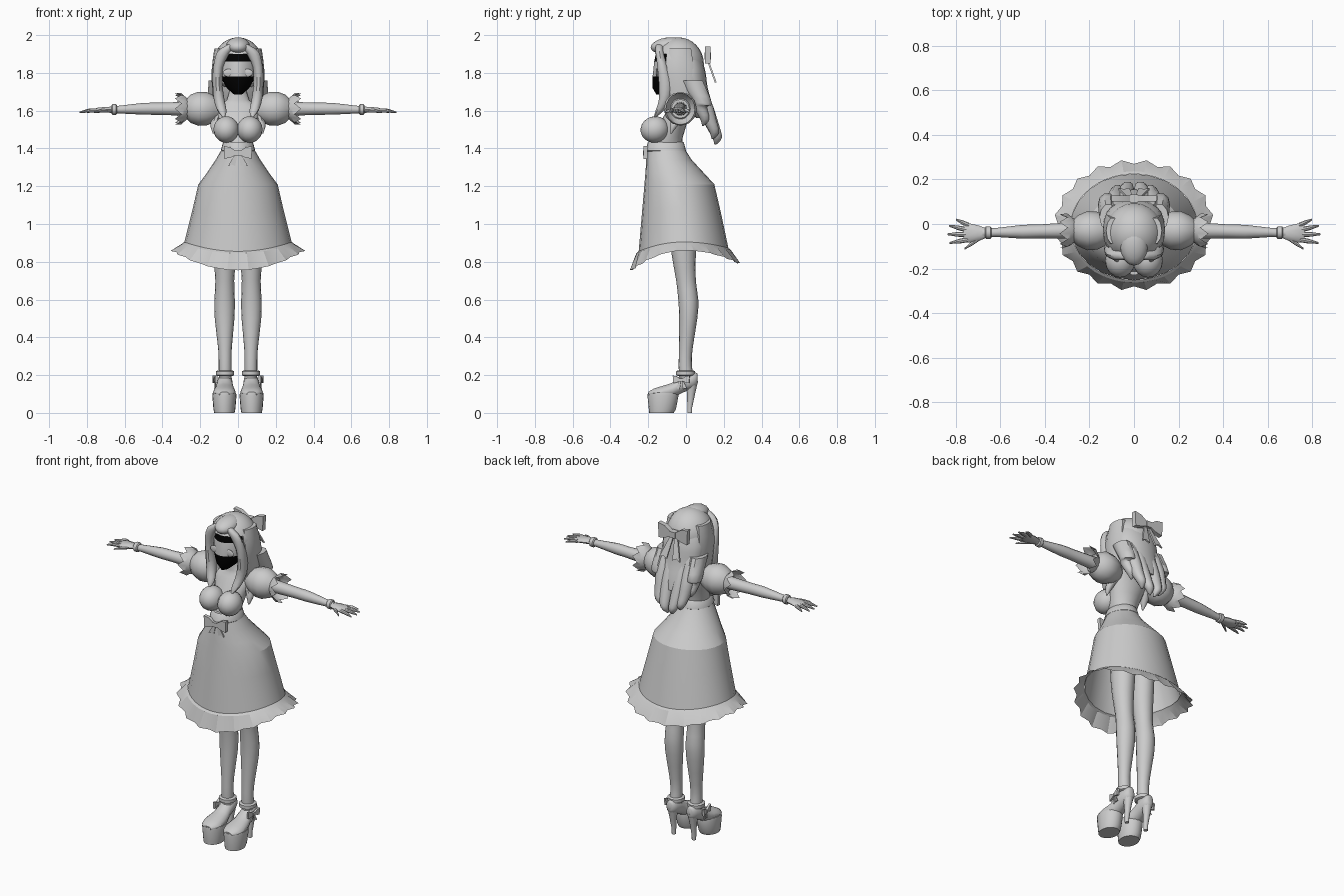
import bpy, bmesh, math
from mathutils import Vector, Matrix

if "Cube" in bpy.data.objects:
    bpy.data.objects.remove(bpy.data.objects["Cube"])


def material(name, value):
    m = bpy.data.materials.new(name)
    m.use_nodes = True
    colour = (value, value, value, 1)
    m.diffuse_color = colour
    m.node_tree.nodes["Principled BSDF"].inputs["Base Color"].default_value = colour
    return m


GREY, BLACK = material("plain grey", 0.6), material("black", 0.0)


def finish(name, bm, mirror=False, angle=40):
    bmesh.ops.recalc_face_normals(bm, faces=bm.faces)
    mesh = bpy.data.meshes.new(name)
    bm.to_mesh(mesh)
    bm.free()
    ob = bpy.data.objects.new(name, mesh)
    bpy.context.collection.objects.link(ob)
    mesh.materials.append(GREY)
    bpy.ops.object.select_all(action='DESELECT')
    ob.select_set(True)
    bpy.context.view_layer.objects.active = ob
    bpy.ops.object.shade_smooth_by_angle(angle=math.radians(angle))
    if mirror:
        ob.modifiers.new("Mirror", 'MIRROR').use_mirror_merge = False
    return ob


def resample(rows, steps):
    # Catmull-Rom through the sections
    out = []
    for i in range(len(rows) - 1):
        p0, p1, p2 = rows[max(i - 1, 0)], rows[i], rows[i + 1]
        p3 = rows[min(i + 2, len(rows) - 1)]
        for s in range(steps):
            t = s / steps
            out.append([b + 0.5 * t * (c - a + t * (2*a - 5*b + 4*c - d + t * (3*(b - c) + d - a)))
                        for a, b, c, d in zip(p0, p1, p2, p3)])
    return out + [rows[-1]]


def loft(name, rows, axis='Z', n=12, steps=1, caps=True, mirror=False, shape=None, angle=40):
    # rows: centre x, y, z and the two radii across the axis
    bm = bmesh.new()
    rows = resample(rows, steps) if steps > 1 else rows
    rings = []
    for r, (x, y, z, a, b) in enumerate(rows):
        ring = []
        for k in range(n):
            t = 2 * math.pi * k / n
            c, s = a * math.cos(t), b * math.sin(t)
            p = Vector((x, y, z)) + Vector({'X': (0, c, s), 'Y': (c, 0, s), 'Z': (c, s, 0)}[axis])
            ring.append(bm.verts.new(shape(p, r, k, t) if shape else p))
        rings.append(ring)
    for lo, hi in zip(rings, rings[1:]):
        for k in range(n):
            bm.faces.new((lo[k], lo[(k + 1) % n], hi[(k + 1) % n], hi[k]))
    if caps:
        bm.faces.new(rings[0])
        bm.faces.new(rings[-1])
    return finish(name, bm, mirror, angle)


def ball(name, centre, size, mirror=False, tilt=0, n=16):
    bm = bmesh.new()
    bmesh.ops.create_uvsphere(bm, u_segments=n, v_segments=n // 2 + 2, radius=1)
    bm.transform(Matrix.Translation(centre) @ Matrix.Rotation(tilt, 4, 'X') @ Matrix.Diagonal((*size, 1)))
    return finish(name, bm, mirror)


def bow(name, centre, size, turn=0, tail=1.2, tail_out=0, mirror=False):
    # two pinched loops, a knot and two hanging tails, facing -y before turning
    bm = bmesh.new()
    for side in (-1, 1):
        loop = [(0.1, 0.12), (0.55, 0.42), (1, 0.5), (0.95, -0.4), (0.5, -0.3), (0.1, -0.12)]
        tails = [(0.02, 0), (0.2, -0.05), (0.7, -tail), (0.45, -tail * 0.9), (0.2, -tail)]
        for outline, depth in ((loop, 0.14), (tails, 0.05)):
            layers = []
            for d in (-depth, depth):
                layers.append([bm.verts.new((side * x, d + (0.08 + tail_out * max(0, -z) / tail
                               if outline is tails else 0), z)) for x, z in outline])
                bm.faces.new(layers[-1])
            for k in range(len(outline)):
                j = (k + 1) % len(outline)
                bm.faces.new((layers[0][k], layers[0][j], layers[1][j], layers[1][k]))
    bmesh.ops.create_cube(bm, size=0.36)
    bm.transform(Matrix.Translation(centre) @ Matrix.Rotation(turn, 4, 'Z') @ Matrix.Scale(size, 4))
    return finish(name, bm, mirror, 30)


# Head, with the face coloured by height
def face_shape(p, r, k, t):
    return p + Vector((0, -0.012 * max(0, -math.sin(t)) ** 6, 0))


head = loft("head", [(0, -.12, 1.685, .02, .025), (0, -.105, 1.72, .06, .06), (0, -.08, 1.78, .093, .085),
                     (0, -.07, 1.82, .097, .09), (0, -.065, 1.86, .097, .092), (0, -.06, 1.91, .085, .085),
                     (0, -.05, 1.95, .05, .05)], n=24, shape=face_shape)
head.data.materials.append(BLACK)
for f in head.data.polygons:
    z = f.center.z
    if f.center.y < -.095 and (z < 1.78 or 1.86 < z < 1.92):
        f.material_index = 1
ball("eye", (.045, -.155, 1.80), (.034, .006, .022), True)

# Hair cap, cut open over the face
bm = bmesh.new()
bmesh.ops.create_uvsphere(bm, u_segments=24, v_segments=16, radius=1)
bm.transform(Matrix.Translation((0, -.04, 1.845)) @ Matrix.Diagonal((.133, .135, .143, 1)))
bmesh.ops.delete(bm, context='FACES', geom=[f for f in bm.faces if f.calc_center_median().z < 1.73 or
                 (f.calc_center_median().y < -.1 and f.calc_center_median().z < 1.91)])
finish("hair_cap", bm)
ball("forelock", (0, -.1, 1.945), (.062, .088, .042), tilt=.15)
loft("fringe_lock", [(.025, -.14, 1.95, .03, .02), (.075, -.14, 1.91, .035, .022), (.105, -.125, 1.83, .026, .028),
                     (.108, -.11, 1.74, .026, .035), (.1, -.115, 1.66, .028, .03), (.085, -.14, 1.6, .024, .022),
                     (.075, -.165, 1.565, .006, .006)], steps=3, n=10, mirror=True)
loft("side_lock", [(.095, -.03, 1.93, .03, .06), (.115, -.03, 1.82, .024, .075), (.115, -.02, 1.7, .022, .07),
                   (.105, -.03, 1.6, .025, .045), (.125, -.06, 1.53, .022, .025), (.13, -.08, 1.48, .004, .005)],
     steps=3, n=10, mirror=True)
loft("back_hair", [(0, 0, 1.93, .09, .06), (0, .015, 1.82, .13, .085), (0, .035, 1.72, .125, .08),
                   (0, .07, 1.63, .115, .07), (0, .105, 1.56, .09, .05)], steps=3, n=20)
for i, (x, y, low) in enumerate([(.035, .165, 1.42), (.08, .15, 1.45), (.115, .1, 1.52)]):
    loft(f"back_lock_{i + 1}", [(x, .03, 1.76, .04, .06), (x + .005, .09, 1.64, .042, .05),
                                (x, y - .025, low + .1, .036, .038), (x - .008, y, low + .035, .025, .026),
                                (x - .02, y - .01, low, .005, .005)], steps=3, n=10, mirror=True)
bow("hair_bow", (0, .115, 1.89), .1, turn=math.pi, tail=1.4, tail_out=-.5)

# Torso
loft("torso", [(0, -.105, 1.39, .068, .085), (0, -.095, 1.46, .085, .078), (0, -.06, 1.55, .105, .07),
               (0, -.04, 1.62, .12, .05), (0, -.035, 1.655, .06, .04), (0, -.04, 1.75, .036, .036)],
     steps=2, n=20)
ball("bust", (.062, -.165, 1.5), (.068, .076, .07), True, .2)
loft("waistband", [(0, -.107, z, .074 + g, .09 + g) for z, g in ((1.385, .012), (1.39, .017), (1.43, .006), (1.435, 0))],
     n=24)
bow("waist_bow", (0, -.215, 1.375), .075, tail=.9)


# Skirt and its scalloped frill
def hem(p, r, k, t):
    dip = math.sin(t) ** 2 * (1 if math.sin(t) < 0 else .6)
    drop = {4: .02, 5: .05}.get(r, 0)
    return p - Vector((0, 0, drop * dip))


def frill(p, r, k, t):
    dip = math.sin(t) ** 2 * (1 if math.sin(t) < 0 else .65)
    wave = (.012 if k % 2 else -.008) * (r > 1)
    out = Vector((math.cos(t), math.sin(t), 0))
    return p + wave * out - Vector((0, 0, (.05, .05, .105)[min(r, 2)] * dip))


loft("skirt", [(0, -.108, 1.41, .078, .093), (0, -.09, 1.34, .118, .12), (0, -.06, 1.27, .165, .155),
               (0, -.035, 1.21, .21, .185), (0, -.025, 1.08, .24, .208), (0, -.013, .9, .285, .238)],
     n=24, caps=False, shape=hem, angle=20)
loft("skirt_frill", [(0, -.013, .905, .285, .238), (0, -.013, .895, .298, .25), (0, -.005, .86, .348, .283)],
     n=40, caps=False, shape=frill, angle=20)


# Sleeves, arms and hands
def ruffle(p, r, k, t):
    return p + Vector(((.022 if k % 2 else -.012) * (r == 2), 0, 0))


Y, Z = -.03, 1.61
loft("puff_sleeve", [(.09, Y, Z, .04, .045), (.125, Y, Z, .065, .07), (.165, Y, Z, .085, .088), (.21, Y, Z, .088, .09),
                     (.25, Y, Z, .07, .075), (.275, Y, Z, .048, .05)], 'X', n=12, mirror=True)
loft("sleeve_ruffle", [(.265, Y, Z, .05, .052), (.285, Y, Z, .066, .07), (.312, Y, Z, .078, .084)],
     'X', n=18, caps=False, mirror=True, shape=ruffle, angle=25)
loft("arm", [(.1, Y, Z, .04, .04), (.3, Y, Z, .036, .036), (.42, Y - .003, Z, .031, .032), (.5, Y - .005, Z, .031, .031),
             (.62, Y - .008, Z - .004, .02, .021), (.68, Y - .01, Z - .005, .021, .017)], 'X', steps=2, mirror=True)
loft("wrist_band", [(x, -.039, 1.606, r, r) for x, r in ((.64, .022), (.645, .028), (.665, .028), (.67, .022))],
     'X', mirror=True)
loft("palm", [(.66, -.04, 1.605, .02, .015), (.7, -.042, 1.605, .036, .016), (.745, -.04, 1.602, .044, .014),
              (.765, -.038, 1.6, .04, .009)], 'X', n=10, mirror=True)
for name, start, end in [("index_finger", (.745, -.07), (.828, -.085)), ("middle_finger", (.75, -.047), (.838, -.046)),
                         ("ring_finger", (.75, -.026), (.83, -.008)), ("little_finger", (.74, -.007), (.8, .02)),
                         ("thumb", (.69, -.06), (.762, -.112))]:
    (x0, y0), (x1, y1) = start, end
    mx, my = (x0 + x1) / 2, (y0 + y1) / 2
    loft(name, [(x0, y0, 1.602, .012, .011), (mx, my, 1.6, .0105, .01), (x1, y1, 1.592, .004, .004)],
         'X', n=8, mirror=True)

# Legs
loft("leg", [(.065, -.02, 1.22, .062, .085), (.068, -.015, 1.0, .066, .078), (.07, -.012, .84, .06, .064),
             (.07, 0, .7, .05, .052), (.071, .012, .6, .054, .053), (.071, .012, .5, .052, .048),
             (.069, -.001, .34, .036, .036), (.068, -.004, .25, .034, .035), (.068, .005, .16, .034, .04)],
     n=16, steps=2, mirror=True)

# Platform shoes
loft("platform_sole", [(.072, -.13, 0, .054, .065), (.072, -.125, .02, .058, .072), (.072, -.122, .09, .064, .082),
                       (.072, -.122, .105, .062, .08)], n=20, mirror=True)
loft("shoe_upper", [(.072, -.198, .1, .025, .012), (.072, -.17, .105, .052, .024), (.072, -.12, .11, .06, .035),
                    (.071, -.07, .12, .052, .042), (.07, -.03, .145, .043, .045), (.069, .015, .165, .04, .045),
                    (.068, .05, .175, .03, .04), (.068, .062, .18, .014, .025)], 'Y', n=14, steps=2, mirror=True)
loft("stiletto_heel", [(.068, .02, 0, .012, .013), (.068, .02, .03, .013, .013), (.068, .027, .1, .02, .021),
                       (.068, .03, .17, .032, .034)], n=12, mirror=True)
loft("ankle_strap", [(.068, -.002, z, .036 + g, .038 + g) for z, g in
                     ((.195, .003), (.2, .012), (.22, .012), (.225, .003))], n=16, mirror=True)
bow("shoe_bow", (.122, -.025, .175), .045, turn=math.radians(80), tail=1.1, mirror=True)
